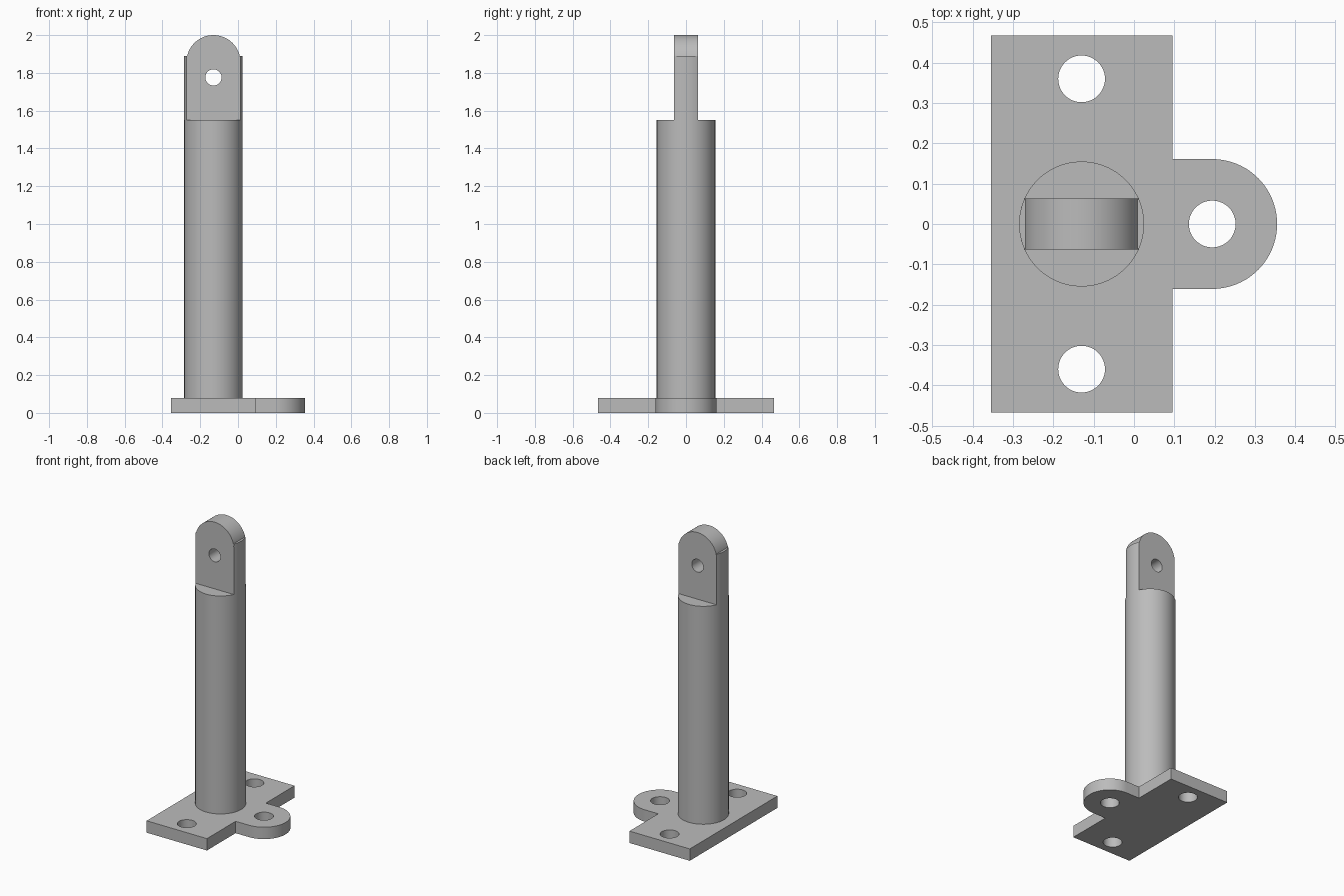
import bpy
from math import sin, cos, pi, radians
from mathutils import Matrix

cube = bpy.data.objects.get("Cube")
if cube:
    bpy.data.objects.remove(cube, do_unlink=True)

steel = bpy.data.materials.new("grey steel")
steel.use_nodes = True
GREY = (0.5, 0.5, 0.5, 1)
steel.diffuse_color = GREY
steel.node_tree.nodes["Principled BSDF"].inputs["Base Color"].default_value = GREY

POST_X = -0.13
POST_R = 0.155
PLATE_TOP = 0.08
SHOULDER = 1.55
HALF_TONGUE = 0.063


def arc(cx, cy, r, start, end, steps):
    """Points along an arc, angles in degrees."""
    angles = [radians(start + (end - start) * i / steps) for i in range(steps + 1)]
    return [(cx + r * cos(a), cy + r * sin(a)) for a in angles]


def circle(cx, cy, r, steps=48):
    return arc(cx, cy, r, 0, 360, steps)[:-1]


def extrude(name, outlines, thickness, matrix):
    """Extrude a filled outline; further outlines inside it become holes."""
    curve = bpy.data.curves.new(name, "CURVE")
    curve.dimensions = "2D"
    curve.fill_mode = "BOTH"
    curve.extrude = thickness / 2
    for points in outlines:
        spline = curve.splines.new("POLY")
        spline.points.add(len(points) - 1)
        for p, (x, y) in zip(spline.points, points):
            p.co = (x, y, 0, 1)
        spline.use_cyclic_u = True
    temp = bpy.data.objects.new(name + " outline", curve)
    bpy.context.collection.objects.link(temp)
    bpy.context.view_layer.update()
    mesh = bpy.data.meshes.new_from_object(
        temp.evaluated_get(bpy.context.evaluated_depsgraph_get()))
    bpy.data.objects.remove(temp, do_unlink=True)
    mesh.transform(matrix)
    mesh.materials.clear()
    mesh.materials.append(steel)

    obj = bpy.data.objects.new(name, mesh)
    bpy.context.collection.objects.link(obj)
    bpy.ops.object.select_all(action="DESELECT")
    obj.select_set(True)
    bpy.context.view_layer.objects.active = obj
    # Weld caps to walls and make normals face outwards
    bpy.ops.object.mode_set(mode="EDIT")
    bpy.ops.mesh.select_all(action="SELECT")
    bpy.ops.mesh.remove_doubles(threshold=0.0001)
    bpy.ops.mesh.normals_make_consistent(inside=False)
    bpy.ops.object.mode_set(mode="OBJECT")
    bpy.ops.object.shade_smooth_by_angle(angle=radians(30))
    return obj


def upright(name, outlines, bottom, top):
    return extrude(name, outlines, top - bottom,
                   Matrix.Translation((0, 0, (bottom + top) / 2)))


# Base plate with rounded side lug and three bolt holes
LUG_X = 0.194
plate = [(0.095, 0.467), (-0.355, 0.467), (-0.355, -0.467), (0.095, -0.467),
         (0.095, -0.161)] + arc(LUG_X, 0, 0.161, -90, 90, 40) + [(0.095, 0.161)]
holes = [circle(x, y, 0.058) for x, y in
         ((POST_X, 0.36), (POST_X, -0.36), (LUG_X, 0))]
upright("base_plate", [plate] + holes, 0, PLATE_TOP)

# Round post
upright("post", [circle(POST_X, 0, POST_R, 96)], PLATE_TOP, SHOULDER)

# Round-topped tongue with a pin hole, drawn in the XZ plane
TONGUE_R = 0.143
tongue = ([(POST_X - TONGUE_R, SHOULDER), (POST_X + TONGUE_R, SHOULDER)]
          + arc(POST_X, 2 - TONGUE_R, TONGUE_R, 0, 180, 48))
extrude("tongue", [tongue, circle(POST_X, 1.776, 0.043)], 2 * HALF_TONGUE,
        Matrix.Rotation(pi / 2, 4, "X"))

# Curved cheeks that carry the post's surface up the tongue's edges
for name, side in (("left_cheek", 1), ("right_cheek", -1)):
    bow = [(0.13, -0.061)] + arc(0, 0, POST_R, -23.5, 23.5, 12) + [(0.13, 0.061)]
    upright(name, [[(POST_X + side * x, y) for x, y in bow]], SHOULDER, 1.89)
